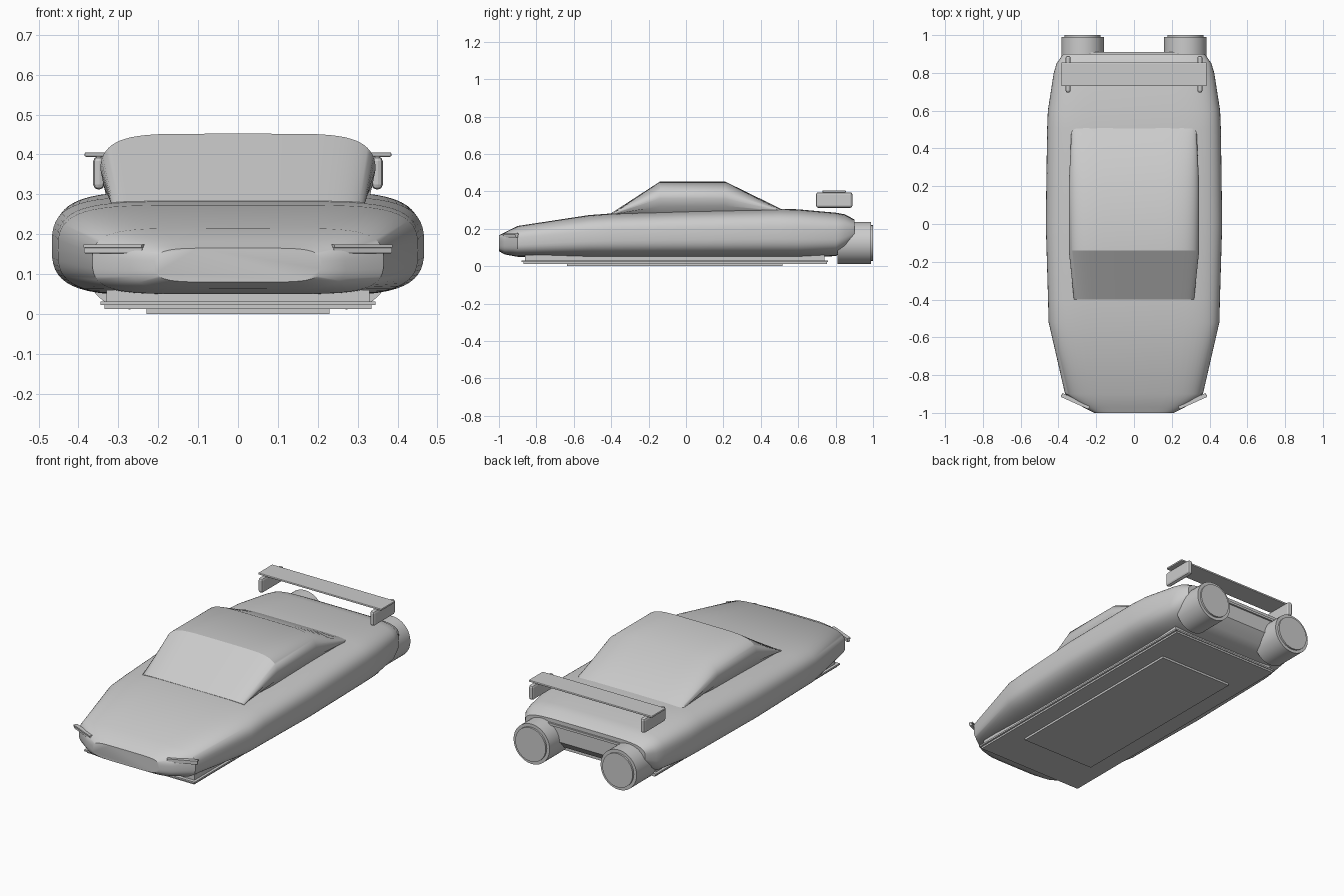
import bpy, bmesh, math

if "Cube" in bpy.data.objects:
    bpy.data.objects.remove(bpy.data.objects["Cube"])


def finish(bm, name, angle=35):
    bmesh.ops.recalc_face_normals(bm, faces=bm.faces)
    me = bpy.data.meshes.new(name)
    bm.to_mesh(me)
    bm.free()
    ob = bpy.data.objects.new(name, me)
    bpy.context.collection.objects.link(ob)
    bpy.ops.object.select_all(action='DESELECT')
    bpy.context.view_layer.objects.active = ob
    ob.select_set(True)
    bpy.ops.object.shade_smooth_by_angle(angle=math.radians(angle))
    return ob


def loft(name, rings, angle=35):
    bm = bmesh.new()
    loops = [[bm.verts.new(p) for p in r] for r in rings]
    for a, b in zip(loops, loops[1:]):
        n = len(a)
        for i in range(n):
            j = (i + 1) % n
            bm.faces.new((a[i], a[j], b[j], b[i]))
    bm.faces.new(loops[0])
    bm.faces.new(loops[-1])
    return finish(bm, name, angle)


def power(v, e):
    return math.copysign(abs(v) ** e, v)


def box(name, x, y, z, bevel=0.0, rot=0.0):
    bpy.ops.mesh.primitive_cube_add(
        size=1, location=[(a + b) / 2 for a, b in (x, y, z)], rotation=(0, 0, rot))
    ob = bpy.context.object
    ob.name = name
    ob.scale = [b - a for a, b in (x, y, z)]
    bpy.ops.object.transform_apply(location=False, rotation=False, scale=True)
    if bevel:
        m = ob.modifiers.new("bevel", 'BEVEL')
        m.width, m.segments = bevel, 2
    return ob


# Hull: rounded cross-sections (y, half width, bottom, top)
def hull_ring(y, w, lo, hi, n=56):
    c, h = (lo + hi) / 2, (hi - lo) / 2
    t = [2 * math.pi * i / n for i in range(n)]
    return [(w * power(math.cos(a), 1 / 3), y, c + h * power(math.sin(a), 2 / 3)) for a in t]


hull = [(-1.0, .21, .08, .165), (-.97, .27, .063, .18), (-.9, .365, .05, .215),
        (-.52, .452, .046, .273), (-.4, .455, .045, .282), (0, .467, .045, .295),
        (.5, .46, .045, .307), (.6, .456, .045, .304), (.8, .425, .054, .286),
        (.85, .41, .08, .277), (.9, .375, .13, .25)]
loft("hull", [hull_ring(*s) for s in hull])


# Canopy: domed upper arc over a narrower flat base (y, half width, base, middle, top)
def canopy_ring(y, w, base, mid, top, n=32):
    pts = []
    for i in range(n + 1):
        a = math.pi * i / n
        pts.append((w * power(math.cos(a), 1 / 3), y, mid + (top - mid) * max(0, math.sin(a)) ** .85))
    for s in (-1, 1):
        lower = [(s * w * .975, y, mid + (base - mid) * .5), (s * w * .9, y, base)]
        pts += lower if s < 0 else lower[::-1]
    return pts


canopy = [(-.4, .318, .273, .277, .283), (-.14, .345, .278, .362, .452),
          (.21, .345, .282, .362, .452), (.48, .332, .288, .3, .32), (.51, .32, .29, .296, .305)]
loft("canopy", [canopy_ring(*s) for s in canopy], 30)

# Stacked underbody plates
box("underbody_trim", (-.33, .33), (-.86, .74), (.028, .06))
box("underbody_plate_upper", (-.345, .345), (-.88, .76), (.022, .031))
box("underbody_plate_lower", (-.335, .335), (-.87, .755), (.012, .024))
box("underbody_panel", (-.23, .23), (-.635, .515), (0, .013))

# Rear lip and wing blade
box("rear_lip", (-.3, .3), (.88, .91), (.215, .228))
box("wing_blade", (-.385, .385), (.73, .855), (.394, .405), .004)

for s, side in ((-1, "left"), (1, "right")):
    # Rear thrusters with raised end disc
    for part, r, y0, y1 in (("thruster", .1125, .81, .99), ("thruster_cap", .095, .97, 1.0)):
        bpy.ops.mesh.primitive_cylinder_add(
            vertices=40, radius=r, depth=y1 - y0, location=(s * .272, (y0 + y1) / 2, .124),
            rotation=(math.pi / 2, 0, 0))
        bpy.context.object.name = f"{part}_{side}"
        bpy.ops.object.shade_smooth_by_angle(angle=math.radians(35))
    # Wing end plates
    xs = sorted((s * .335, s * .363))
    box(f"wing_end_plate_{side}", xs, (.695, .89), (.312, .395), .012)
    # Nose blades
    xs = sorted((s * .23, s * .39))
    box(f"nose_blade_{side}", xs, (-.945, -.929), (.152, .166), .002, s * .42)
    box(f"nose_blade_top_{side}", xs, (-.949, -.927), (.166, .174), 0, s * .42)
